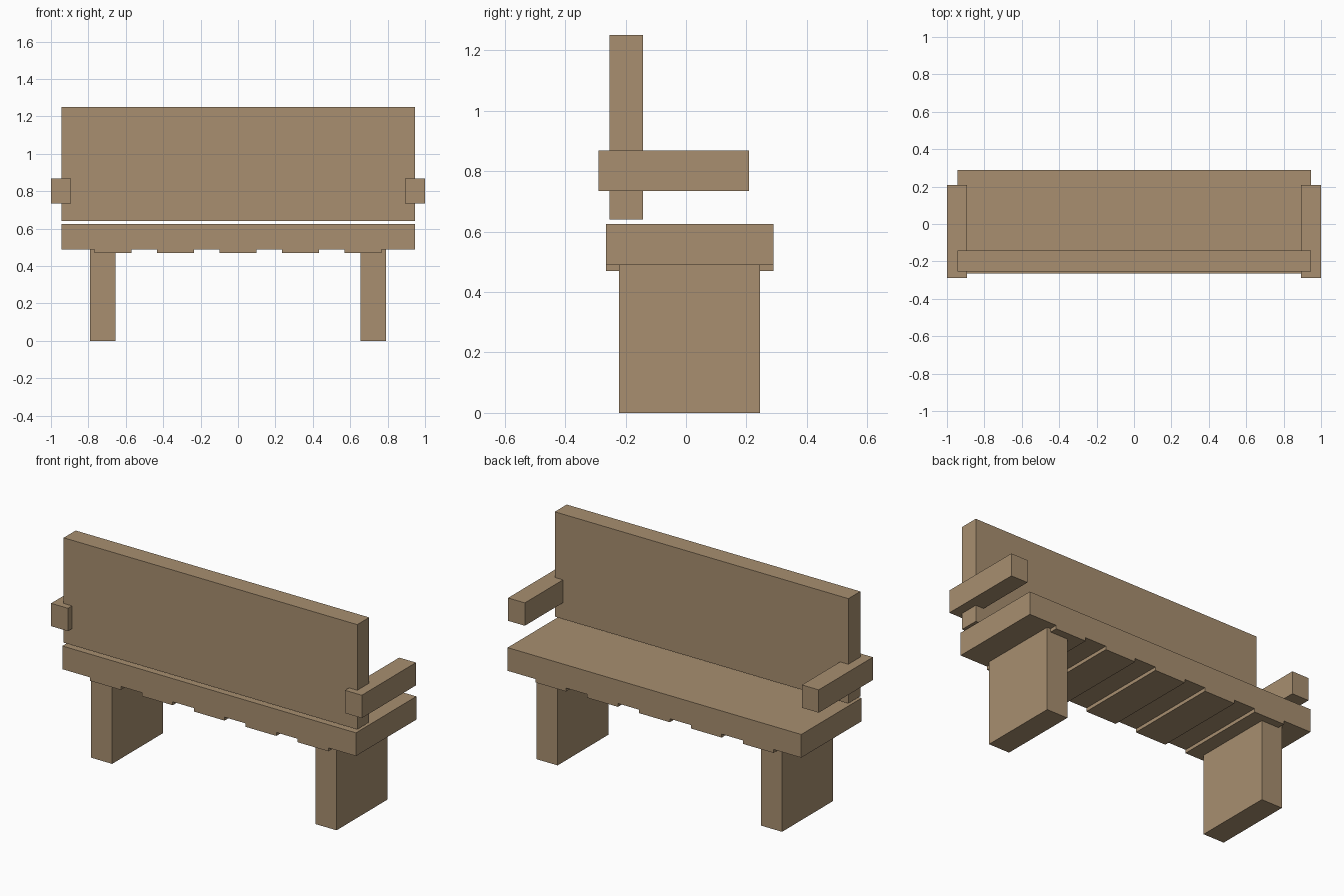
import bpy

# Remove the default cube
default = bpy.data.objects.get("Cube")
if default:
    bpy.data.objects.remove(default, do_unlink=True)

# Single wood colour
wood = bpy.data.materials.new("tan_wood")
wood.use_nodes = True
colour = (0.392, 0.275, 0.162, 1.0)
wood.diffuse_color = colour
wood.node_tree.nodes["Principled BSDF"].inputs["Base Color"].default_value = colour


def box(name, x, y, z):
    """Add a flat-sided box spanning the given (min, max) ranges."""
    spans = (x, y, z)
    bpy.ops.mesh.primitive_cube_add(size=1, location=[(a + b) / 2 for a, b in spans])
    obj = bpy.context.object
    obj.name = name
    obj.scale = [b - a for a, b in spans]
    bpy.ops.object.transform_apply(location=False, rotation=False, scale=True)
    obj.data.materials.append(wood)
    return obj


seat_depth = (-0.265, 0.29)

# Seat and backrest
box("seat", (-0.945, 0.945), seat_depth, (0.49, 0.625))
box("backrest", (-0.945, 0.945), (-0.253, -0.143), (0.64, 1.25))

# Cross slats under the seat
for i in range(5):
    centre = (i - 2) * 0.334
    box(f"under_slat_{i + 1}", (centre - 0.099, centre + 0.099), seat_depth, (0.47, 0.49))

# Legs and armrests, mirrored left and right
for side, s in (("left", 1), ("right", -1)):
    box(f"{side}_leg", sorted((s * 0.655, s * 0.79)), (-0.222, 0.245), (0, 0.49))
    box(f"{side}_armrest", sorted((s * 0.892, s * 1.0)), (-0.29, 0.208), (0.735, 0.868))
